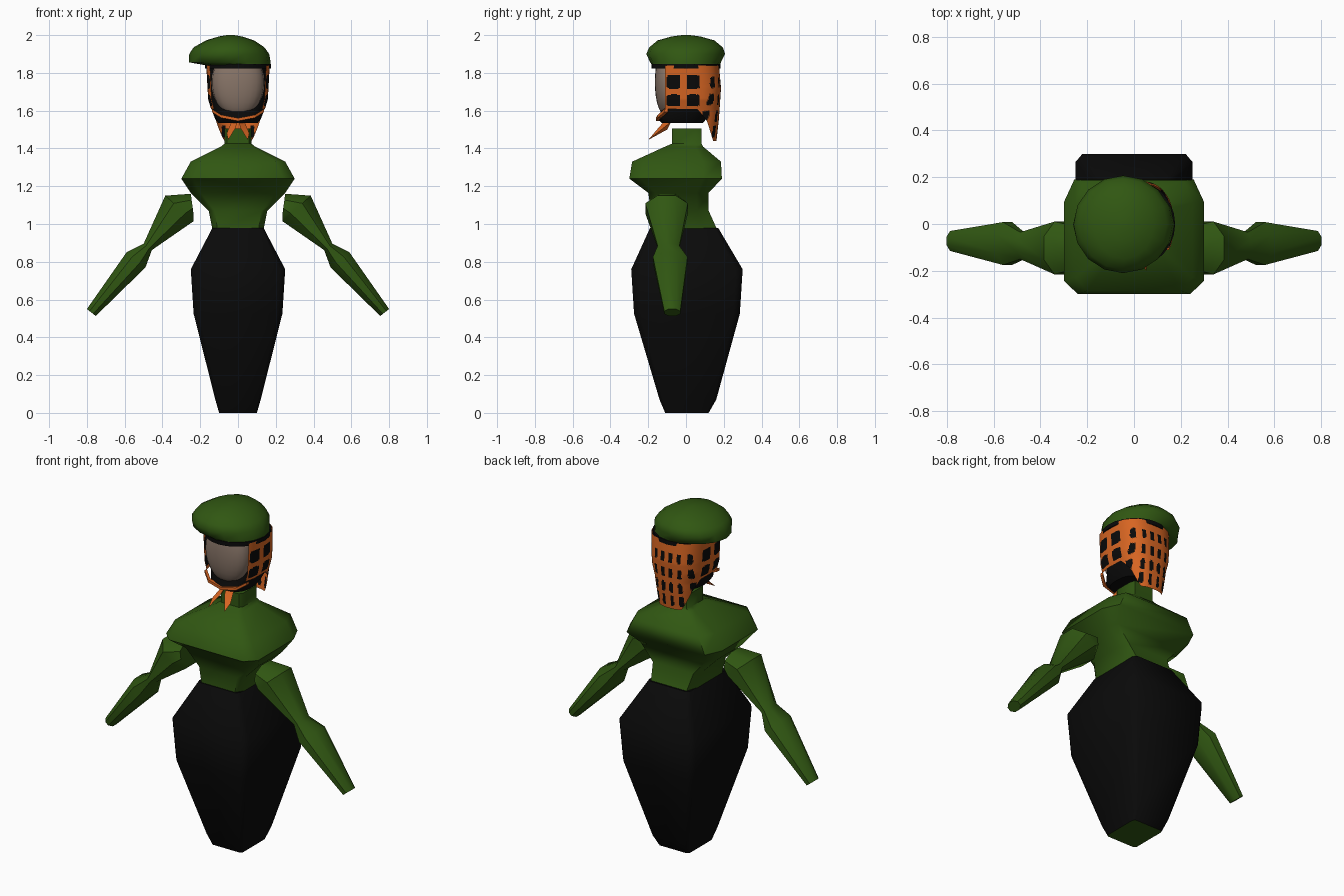
import bpy, bmesh, math
from mathutils import Vector

if "Cube" in bpy.data.objects:
    bpy.data.objects.remove(bpy.data.objects["Cube"])


def material(name, rgb):
    m = bpy.data.materials.new(name)
    m.diffuse_color = (*rgb, 1)
    m.use_nodes = True
    m.node_tree.nodes["Principled BSDF"].inputs["Base Color"].default_value = m.diffuse_color
    return m


GREEN = material("olive green", (0.03, 0.095, 0.006))
BLACK = material("black", (0.003, 0.003, 0.003))
ORANGE = material("orange", (0.68, 0.13, 0.016))
FACE = material("grey brown", (0.25, 0.18, 0.14))


def finish(name, bm, mats, angle=40, rule=None, solid=True):
    if solid:
        bmesh.ops.recalc_face_normals(bm, faces=bm.faces[:])
    bm.normal_update()
    if rule:
        for f in bm.faces:
            f.material_index = rule(f)
    me = bpy.data.meshes.new(name)
    bm.to_mesh(me)
    bm.free()
    ob = bpy.data.objects.new(name, me)
    bpy.context.collection.objects.link(ob)
    for m in mats:
        me.materials.append(m)
    for o in bpy.context.selected_objects:
        o.select_set(False)
    ob.select_set(True)
    bpy.context.view_layer.objects.active = ob
    bpy.ops.object.shade_smooth_by_angle(angle=math.radians(angle))
    return ob


def loft(name, rings, mats, angle=40, rule=None):
    """Skin closed rings of points and cap both ends."""
    bm = bmesh.new()
    vs = [[bm.verts.new(p) for p in r] for r in rings]
    n = len(vs[0])
    for a, b in zip(vs, vs[1:]):
        for i in range(n):
            j = (i + 1) % n
            bm.faces.new((a[i], a[j], b[j], b[i]))
    bm.faces.new(vs[0])
    bm.faces.new(vs[-1])
    return finish(name, bm, mats, angle, rule)


def box_ring(z, x, yf, yb, front=(0.2, 0.12), back=(0.15, 0.2)):
    """Rectangle with cut corners; cuts given as shares of width and depth."""
    d = yb - yf
    fx, fy, bx, by = x * (1 - front[0]), yf + d * front[1], x * (1 - back[0]), yb - d * back[1]
    return [(-fx, yf, z), (fx, yf, z), (x, fy, z), (x, by, z),
            (bx, yb, z), (-bx, yb, z), (-x, by, z), (-x, fy, z)]


def power(v, e):
    return math.copysign(abs(v) ** e, v)


def oval_ring(z, cx, cy, rx, ry, n=16, e=1.0):
    return [(cx + rx * power(math.cos(2 * math.pi * i / n), e),
             cy + ry * power(math.sin(2 * math.pi * i / n), e), z) for i in range(n)]


# Skirt, black with a green underside
cut = (0.12, 0.06)
loft("skirt", [box_ring(*r, cut, cut) for r in (
    (0, 0.10, -0.11, 0.12), (0.07, 0.12, -0.14, 0.16), (0.525, 0.235, -0.275, 0.285),
    (0.76, 0.25, -0.29, 0.30), (0.98, 0.135, -0.19, 0.17))],
    [BLACK, GREEN], 50, lambda f: 1 if f.normal.z < -0.9 else 0)

# Torso and neck
loft("torso", [box_ring(*r) for r in (
    (0.97, 0.135, -0.185, 0.165), (1.07, 0.155, -0.185, 0.12), (1.165, 0.25, -0.20, 0.12),
    (1.24, 0.30, -0.30, 0.19), (1.33, 0.25, -0.285, 0.185), (1.41, 0.09, -0.11, 0.09),
    (1.425, 0.072, -0.075, 0.083), (1.505, 0.072, -0.075, 0.083))], [GREEN], 50)

# Arms: each section runs from an upper outer point to a lower inner point
ARM = [((0.25, 1.16), (0.235, 1.05), -0.19, -0.01), ((0.385, 1.15), (0.235, 1.015), -0.215, 0.01),
       ((0.50, 0.895), (0.456, 0.862), -0.15, -0.035), ((0.59, 0.85), (0.49, 0.77), -0.175, 0.008),
       ((0.80, 0.55), (0.753, 0.513), -0.115, -0.03)]
for side, word in ((1, "left"), (-1, "right")):
    rings = []
    for top, low, y0, y1 in ARM:
        ring = []
        for t, s in ((0, .28), (0, .72), (.3, 1), (.7, 1), (1, .72), (1, .28), (.7, 0), (.3, 0)):
            ring.append((side * (top[0] + (low[0] - top[0]) * t), y0 + (y1 - y0) * s,
                         top[1] + (low[1] - top[1]) * t))
        rings.append(ring)
    loft(word + "_arm", rings, [GREEN], 45)

# Black hair core under the scarf
loft("hair", [oval_ring(z, 0, (f + b) / 2, x, (b - f) / 2, 24, 0.75) for z, x, f, b in (
    (1.535, 0.105, -0.13, 0.09), (1.56, 0.122, -0.15, 0.11), (1.61, 0.14, -0.128, 0.15),
    (1.67, 0.152, -0.12, 0.168), (1.84, 0.16, -0.12, 0.168))], [BLACK], 50)

# Face: flattened egg
bm = bmesh.new()
bmesh.ops.create_uvsphere(bm, u_segments=24, v_segments=16, radius=1)
for v in bm.verts:
    v.co = Vector((0.14 * v.co.x, -0.06 + 0.105 * power(v.co.y, 0.6), 1.75 + 0.19 * v.co.z))
finish("face", bm, [FACE], 60)


# Head scarf: open sheet wrapped round the head, hanging to a tail at the back
def lerp_table(z, table):
    for (z0, a), (z1, b) in zip(table, table[1:]):
        if z >= z1:
            return a + (b - a) * (z0 - z) / (z0 - z1)
    return table[-1][1]


XS = [(1.84, 1.03), (1.66, 0.97), (1.60, 0.86), (1.44, 0.72)]
YS = [(1.84, 0.97), (1.72, 1.03), (1.56, 0.97), (1.43, 0.89)]
HEM = [(0.16, 1.44), (0.115, 1.545), (0.06, 1.61), (-0.2, 1.61)]
COLS, ROWS = 120, 44


def scarf_point(u, v):
    a = math.radians(-32 + 244 * u)
    x, y = 0.163 * power(math.cos(a), 0.75), 0.18 * power(math.sin(a), 0.75)
    z = 1.84 + (lerp_table(min(y, 0.16), HEM) - 1.84) * v
    return x * lerp_table(z, XS), y * (lerp_table(z, YS) if y > 0 else 1), z


def scarf_colour(f):
    x, y, z = f.calc_center_median()
    if y < 0.085:      # large squares at the sides
        spots = [(y - cy, 0.037, z - cz, h) for cy in (-0.065, 0.037)
                 for cz, h in ((1.752, 0.038), (1.655, 0.031))]
    else:              # narrow slits at the back
        spots = [((abs(x) % 0.05) - 0.025, 0.011, z - cz, 0.03) for cz in (1.75, 1.66, 1.57, 1.49)]
    return int(any((a / w) ** 4 + (b / h) ** 4 < 1 for a, w, b, h in spots))


bm = bmesh.new()
grid = [[bm.verts.new(scarf_point(i / COLS, j / ROWS)) for i in range(COLS + 1)]
        for j in range(ROWS + 1)]
for a, b in zip(grid, grid[1:]):
    for i in range(COLS):
        bm.faces.new((b[i], b[i + 1], a[i + 1], a[i]))
finish("head_scarf", bm, [ORANGE, BLACK], 60, scarf_colour, solid=False)

# Scarf straps under the chin and the two knotted tails
for side, word in ((1, "left"), (-1, "right")):
    strap = [[(side * x, y, z + h) for y, h in ((y0, 0.008), (y0 + 0.02, 0.008),
              (y0 + 0.02, -0.008), (y0, -0.008))]
             for x, y0, z in ((0.137, -0.115, 1.60), (0.09, -0.15, 1.57), (0, -0.16, 1.553))]
    loft(word + "_chin_strap", strap, [ORANGE], 30)
    bm = bmesh.new()
    a, b, c, d, e = [bm.verts.new((side * x, y, z)) for x, y, z in (
        (0, -0.10, 1.56), (0.035, -0.08, 1.54), (0.06, -0.155, 1.48),
        (0.052, -0.20, 1.445), (0.012, -0.145, 1.51))]
    f = bm.verts.new((side * 0.03, -0.10, 1.50))
    for q in ((a, b, e), (b, c, e), (c, d, e), (b, a, f), (c, b, f), (d, c, f), (e, d, f), (a, e, f)):
        bm.faces.new(q)
    finish(word + "_scarf_tail", bm, [ORANGE], 30)

# Hat band and beret drooping to one side
loft("hat_band", [oval_ring(z, 0, 0, 0.176, 0.183, 24) for z in (1.823, 1.847)], [BLACK], 40)
loft("beret", [oval_ring(z, (l + r) / 2, (f + b) / 2, (r - l) / 2, (b - f) / 2) for z, l, r, f, b in (
    (1.84, -0.17, 0.172, -0.178, 0.178), (1.856, -0.26, 0.173, -0.19, 0.185),
    (1.90, -0.258, 0.165, -0.21, 0.207), (1.935, -0.235, 0.14, -0.195, 0.195),
    (1.972, -0.17, 0.085, -0.15, 0.15), (1.993, -0.10, 0.02, -0.075, 0.075),
    (2.0, -0.06, -0.02, -0.02, 0.02))], [GREEN], 60)
